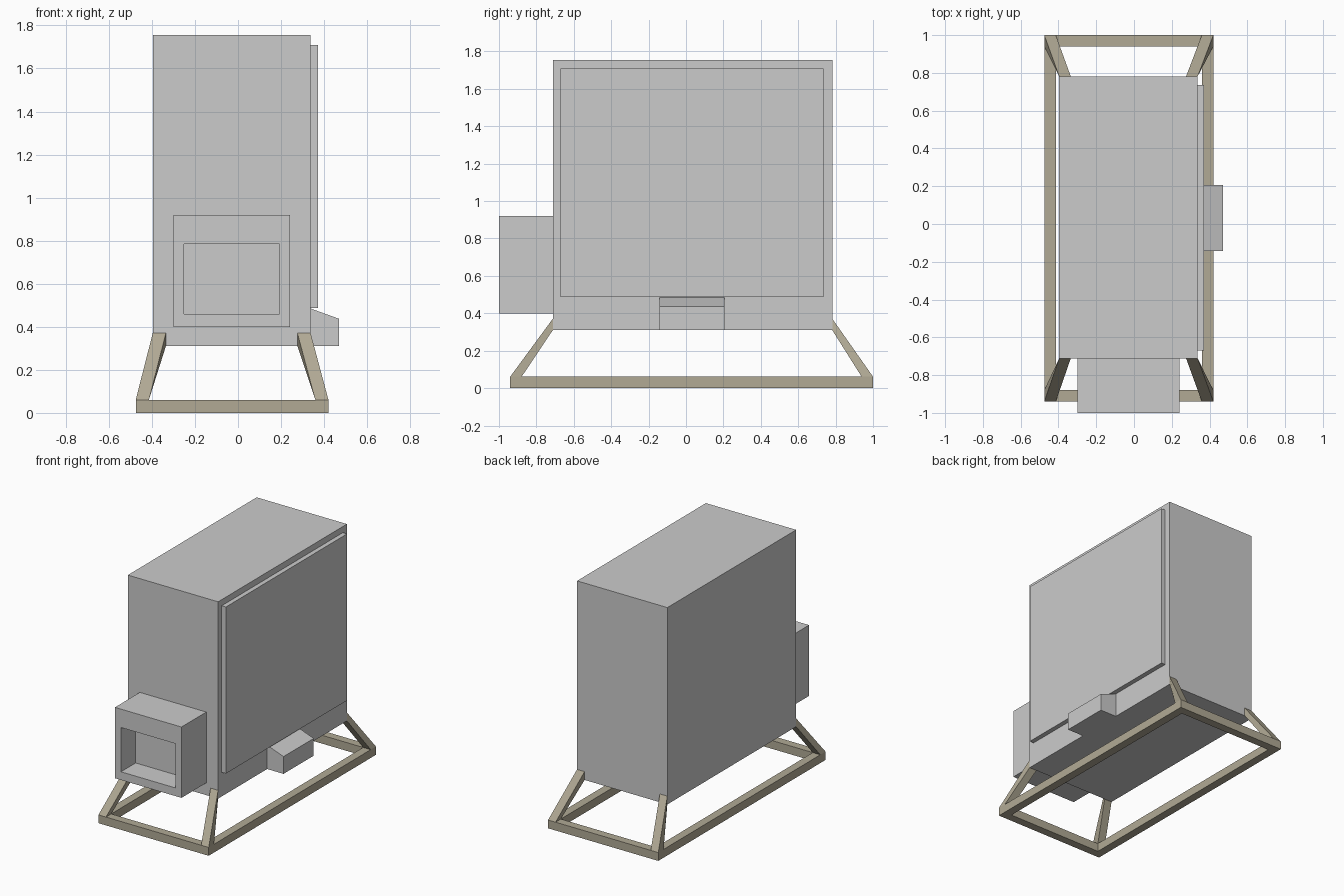
import bpy
import bmesh

if "Cube" in bpy.data.objects:
    bpy.data.objects.remove(bpy.data.objects["Cube"])


def loft(name, rings, closed=False, mat=None):
    """Join successive four-point rings; cap the ends, or close into a loop."""
    bm = bmesh.new()
    loops = [[bm.verts.new(p) for p in ring] for ring in rings]
    pairs = list(zip(loops, loops[1:]))
    if closed:
        pairs.append((loops[-1], loops[0]))
    else:
        bm.faces.new(loops[0])
        bm.faces.new(loops[-1])
    for a, b in pairs:
        for i in range(4):
            j = (i + 1) % 4
            bm.faces.new((a[i], a[j], b[j], b[i]))
    bmesh.ops.recalc_face_normals(bm, faces=bm.faces)
    mesh = bpy.data.meshes.new(name)
    bm.to_mesh(mesh)
    bm.free()
    obj = bpy.data.objects.new(name, mesh)
    bpy.context.collection.objects.link(obj)
    if mat:
        mesh.materials.append(mat)
    return obj


def rect_xy(x0, x1, y0, y1, z):
    return [(x0, y0, z), (x1, y0, z), (x1, y1, z), (x0, y1, z)]


def rect_xz(x0, x1, z0, z1, y):
    return [(x0, y, z0), (x1, y, z0), (x1, y, z1), (x0, y, z1)]


def rect_yz(y0, y1, z0, z1, x):
    return [(x, y0, z0), (x, y1, z0), (x, y1, z1), (x, y0, z1)]


# Main dimensions
BX0, BX1, BY0, BY1 = -0.396, 0.337, -0.712, 0.782   # cabinet plan
FX0, FX1, FY0, FY1 = -0.475, 0.42, -0.94, 1.0       # base frame plan
BZ, TOP = 0.31, 1.755                               # cabinet bottom and top
W = 0.061                                           # bar thickness

# Cabinet and raised side panel
loft("cabinet", [rect_xy(BX0, BX1, BY0, BY1, BZ), rect_xy(BX0, BX1, BY0, BY1, TOP)])
loft("side_panel", [rect_yz(-0.67, 0.735, 0.487, 1.71, BX1),
                    rect_yz(-0.67, 0.735, 0.487, 1.71, 0.371)])

# Side outlet with sloping top
loft("side_outlet", [rect_yz(-0.143, 0.207, BZ, 0.485, BX1),
                     rect_yz(-0.143, 0.207, BZ, 0.437, 0.47)])

# Front box with a recessed opening
outer = (-0.299, 0.241, 0.40, 0.92)
inner = (-0.25, 0.193, 0.46, 0.785)
loft("front_hatch", [rect_xz(*outer, BY0), rect_xz(*outer, -1.0),
                     rect_xz(*inner, -1.0), rect_xz(*inner, -0.83)])

# Base frame ring
metal = bpy.data.materials.new("frame_metal")
metal.diffuse_color = (0.44, 0.40, 0.30, 1)
metal.use_nodes = True
metal.node_tree.nodes["Principled BSDF"].inputs["Base Color"].default_value = metal.diffuse_color
out = (FX0, FX1, FY0, FY1)
inn = (FX0 + W, FX1 - W, FY0 + W, FY1 - W)
loft("base_frame", [rect_xy(*out, 0), rect_xy(*out, W), rect_xy(*inn, W), rect_xy(*inn, 0)],
     closed=True, mat=metal)

# Slanted legs from the frame corners to the cabinet ends
for side, fx, bx, dx in (("left", FX0, BX0, W), ("right", FX1, BX1, -W)):
    for end, fy, by, dy in (("front", FY0, BY0, W), ("back", FY1, BY1, -W)):
        foot = rect_xy(fx, fx + dx, fy, fy + dy, W)
        head = rect_xz(bx, bx + dx, BZ + W, BZ, by)
        loft(f"{end}_{side}_leg", [foot, head], mat=metal)
